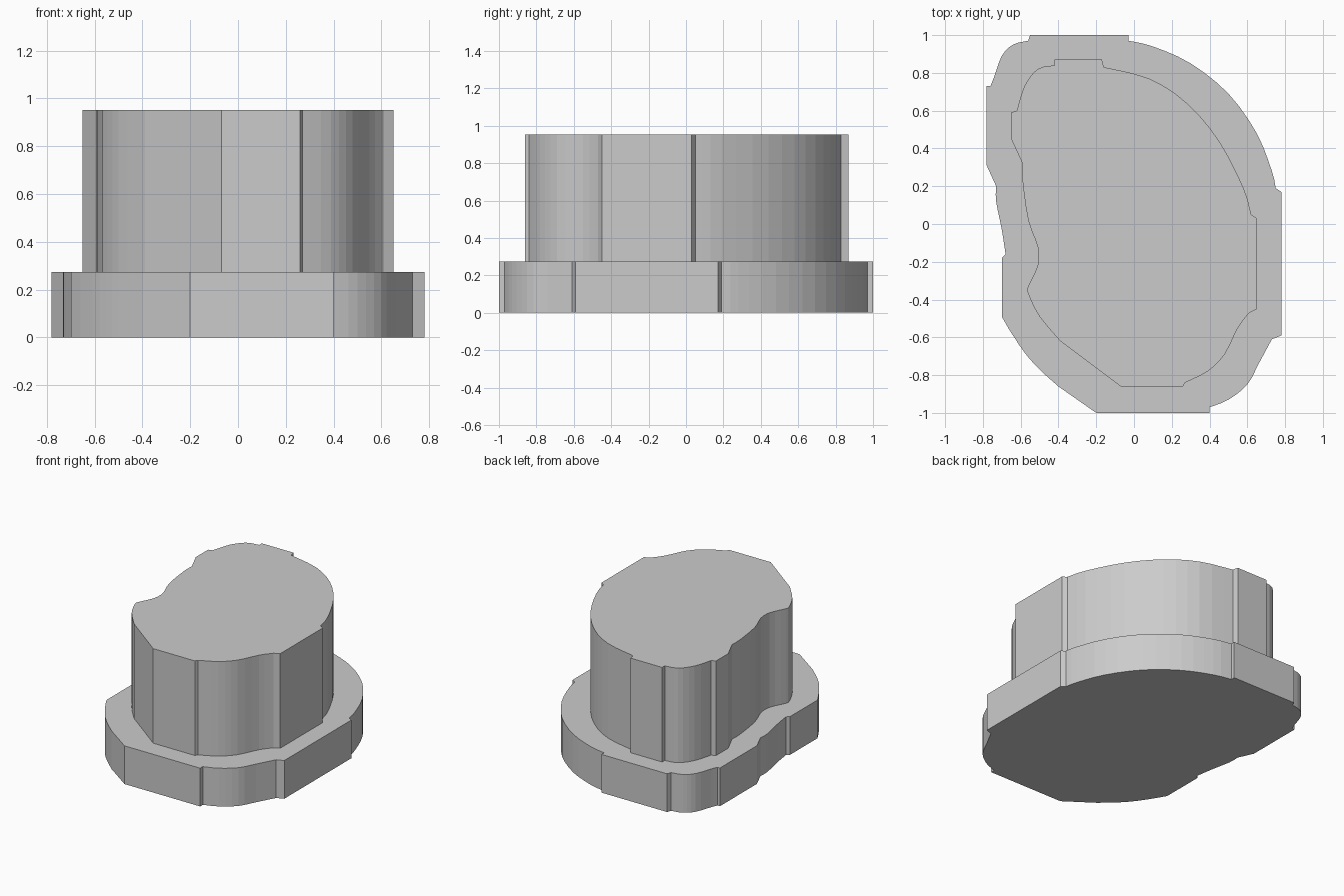
import bpy
import bmesh
from mathutils import Vector

cube = bpy.data.objects.get("Cube")
if cube:
    bpy.data.objects.remove(cube, do_unlink=True)

FLANGE_TOP = 0.274
BODY_TOP = 0.952
STEPS = 3

# Each outline is a ring of curved runs; the flats are the straight links
# between one run and the next. Coordinates are in hundredths of a unit.
# A run holds its start corner, the curve points, then its end corner.
flange_runs = [
    [(40, -100), (40, -97), (50, -93), (60, -85), (66, -74), (73, -61), (78, -59)],
    [(78, 17), (75, 19), (73, 28), (65, 48), (50, 69), (30, 85), (10, 94),
     (-3, 97), (-3, 100)],
    [(-55, 100), (-56, 97), (-64, 95), (-70, 89), (-74, 78), (-76, 73), (-78, 73)],
    [(-78, 31), (-73, 20), (-73, 12), (-70, -3), (-68, -16), (-70, -18)],
    [(-70, -49), (-66, -56), (-58, -68), (-50, -77), (-40, -86), (-20, -100)],
]
body_runs = [
    [(26, -86), (27, -84), (39, -78), (48, -69), (55, -55), (61, -47), (65, -45)],
    [(65, 3), (62, 5), (58, 19), (45, 44), (28, 64), (8, 77), (-16, 83), (-17, 87)],
    [(-42, 87), (-42, 84), (-51, 82), (-58, 73), (-62, 60), (-65, 59)],
    [(-65, 45), (-59, 32), (-59, 23), (-56, 2), (-51, -12), (-51, -22),
     (-56, -33), (-56, -37), (-50, -49), (-39, -62), (-7, -86)],
]


def smooth_run(run):
    """Keep the end corners and pass a smooth curve through the points between."""
    points = [Vector(p) / 100 for p in run]
    inner = points[1:-1]
    padded = [inner[0]] + inner + [inner[-1]]
    result = [points[0]]
    for a, b, c, d in zip(padded, padded[1:], padded[2:], padded[3:]):
        for step in range(STEPS):
            t = step / STEPS
            tangent_b = (c - a) / 2
            tangent_c = (d - b) / 2
            rise = t * t * (3 - 2 * t)
            result.append(b.lerp(c, rise)
                          + tangent_b * t * (1 - t) ** 2
                          - tangent_c * t * t * (1 - t))
    return result + [inner[-1], points[-1]]


def outline(runs):
    return [point for run in runs for point in smooth_run(run)]


def add_ring(bm, points, height):
    return [bm.verts.new((p.x, p.y, height)) for p in points]


def add_wall(bm, lower, upper):
    """Join two matching rings with upright flat faces."""
    for i in range(len(lower)):
        bm.faces.new((lower[i - 1], lower[i], upper[i], upper[i - 1]))


def ring_edges(bm, ring):
    return [bm.edges.get((ring[i - 1], ring[i])) for i in range(len(ring))]


def finish(bm, name, material):
    mesh = bpy.data.meshes.new(name)
    bm.to_mesh(mesh)
    bm.free()
    mesh.materials.append(material)
    part = bpy.data.objects.new(name, mesh)
    bpy.context.collection.objects.link(part)
    return part


# Plain grey material
grey = bpy.data.materials.new("light_grey")
grey.use_nodes = True
colour = (0.6, 0.6, 0.6, 1)
grey.diffuse_color = colour
grey.node_tree.nodes["Principled BSDF"].inputs["Base Color"].default_value = colour

flange_outline = outline(flange_runs)
body_outline = outline(body_runs)

# Stepped solid: wide flange, ledge, then the taller body
bm = bmesh.new()
flange_low = add_ring(bm, flange_outline, 0)
flange_high = add_ring(bm, flange_outline, FLANGE_TOP)
body_low = add_ring(bm, body_outline, FLANGE_TOP)
body_high = add_ring(bm, body_outline, BODY_TOP)
add_wall(bm, flange_low, flange_high)
add_wall(bm, body_low, body_high)
bm.faces.new(list(reversed(flange_low)))
bm.faces.new(body_high)

# Ledge between the flange rim and the foot of the body
ledge_edges = ring_edges(bm, flange_high) + ring_edges(bm, body_low)
bmesh.ops.triangle_fill(bm, use_beauty=True, edges=ledge_edges, normal=(0, 0, 1))
bmesh.ops.recalc_face_normals(bm, faces=bm.faces)
finish(bm, "flanged_plug", grey)
